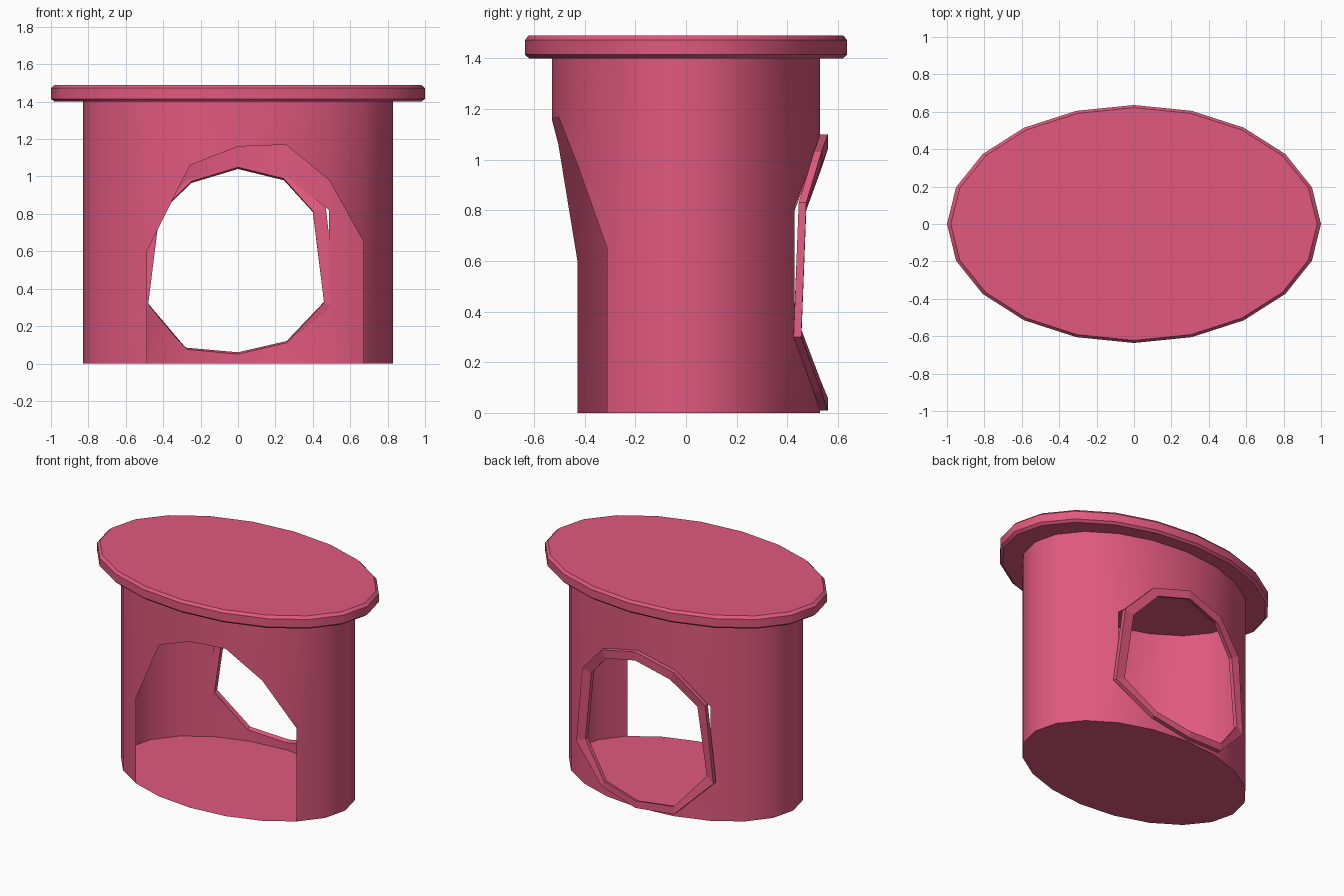
import bpy
from math import cos, sin, radians

if "Cube" in bpy.data.objects:
    bpy.data.objects.remove(bpy.data.objects["Cube"])

N = 20
RX, RY, H = 0.83, 0.53, 1.40

pink = bpy.data.materials.new("pink")
pink.diffuse_color = (0.75, 0.10, 0.21, 1)
pink.use_nodes = True
pink.node_tree.nodes["Principled BSDF"].inputs["Base Color"].default_value = pink.diffuse_color


def make(name, verts, faces, smooth=True):
    me = bpy.data.meshes.new(name)
    me.from_pydata(verts, [], faces)
    me.update()
    ob = bpy.data.objects.new(name, me)
    bpy.context.collection.objects.link(ob)
    me.materials.append(pink)
    bpy.ops.object.select_all(action='DESELECT')
    ob.select_set(True)
    bpy.context.view_layer.objects.active = ob
    if smooth:
        bpy.ops.object.shade_smooth_by_angle(angle=radians(30))
    return ob


def ellipse(k, rx, ry, z):
    a = radians(360 / N * k)
    return (rx * cos(a), ry * sin(a), z)


# Openings: column number -> (bottom, top) of the gap in the wall
front = {13: (0, 0.60), 14: (0, 1.06), 15: (0, 1.16),
         16: (0, 1.17), 17: (0, 0.98), 18: (0, 0.65)}
back = {3: (0.31, 0.82), 4: (0.10, 1.00), 5: (0.035, 1.07),
        6: (0.06, 0.99), 7: (0.30, 0.80)}
gaps = {**front, **back}

# Thin oval wall with floor
verts, index = [], {}


def vert(k, z):
    key = (k % N, z)
    if key not in index:
        index[key] = len(verts)
        verts.append(ellipse(key[0], RX, RY, z))
    return index[key]


def column(k):
    return sorted({0, H, *gaps.get(k % N, ())})


faces = []
for k in range(N):
    j = (k + 1) % N
    if (k in front and j in front) or (k in back and j in back):
        faces.append([vert(k, gaps[k][1]), vert(j, gaps[j][1]), vert(j, H), vert(k, H)])
        if k in back:
            faces.append([vert(k, 0), vert(j, 0), vert(j, gaps[j][0]), vert(k, gaps[k][0])])
    else:
        faces.append([vert(j, z) for z in column(j)] +
                     [vert(k, z) for z in reversed(column(k))])
faces.append([vert(k, 0) for k in reversed(range(N))])
make("body_wall", verts, faces)

# Lid with chamfered rim
rings = [(0.98, 0.62, 1.40), (1.0, 0.636, 1.415), (1.0, 0.636, 1.472), (0.98, 0.622, 1.49)]
verts = [ellipse(k, *r) for r in rings for k in range(N)]
faces = [[i * N + k, i * N + (k + 1) % N, (i + 1) * N + (k + 1) % N, (i + 1) * N + k]
         for i in range(3) for k in range(N)]
faces += [list(reversed(range(N))), list(range(3 * N, 4 * N))]
make("lid", verts, faces)

# Raised frame round the back opening: outer x, z, inner x, z, wall depth
frame = [(0, 1.10, 0, 1.04, 0.53), (0.28, 1.03, 0.245, 0.98, 0.505),
         (0.47, 0.83, 0.40, 0.81, 0.445), (0.53, 0.30, 0.46, 0.33, 0.425),
         (0.28, 0.08, 0.26, 0.12, 0.505), (0, 0.01, 0, 0.06, 0.53),
         (-0.28, 0.03, -0.28, 0.085, 0.505), (-0.53, 0.28, -0.48, 0.32, 0.425),
         (-0.48, 0.82, -0.42, 0.80, 0.445), (-0.28, 1.02, -0.25, 0.965, 0.505)]
verts, faces = [], []
M = len(frame)
for i, (ox, oz, ix, iz, y) in enumerate(frame):
    verts += [(ox, y, oz), (ox, y + 0.03, oz), (ix, y + 0.03, iz), (ix, y, iz + (0.55 - iz) * -0.02)]
    n = (i + 1) % M
    for s in range(4):
        t = (s + 1) % 4
        faces.append([i * 4 + s, i * 4 + t, n * 4 + t, n * 4 + s])
make("back_opening_frame", verts, faces, smooth=False)
